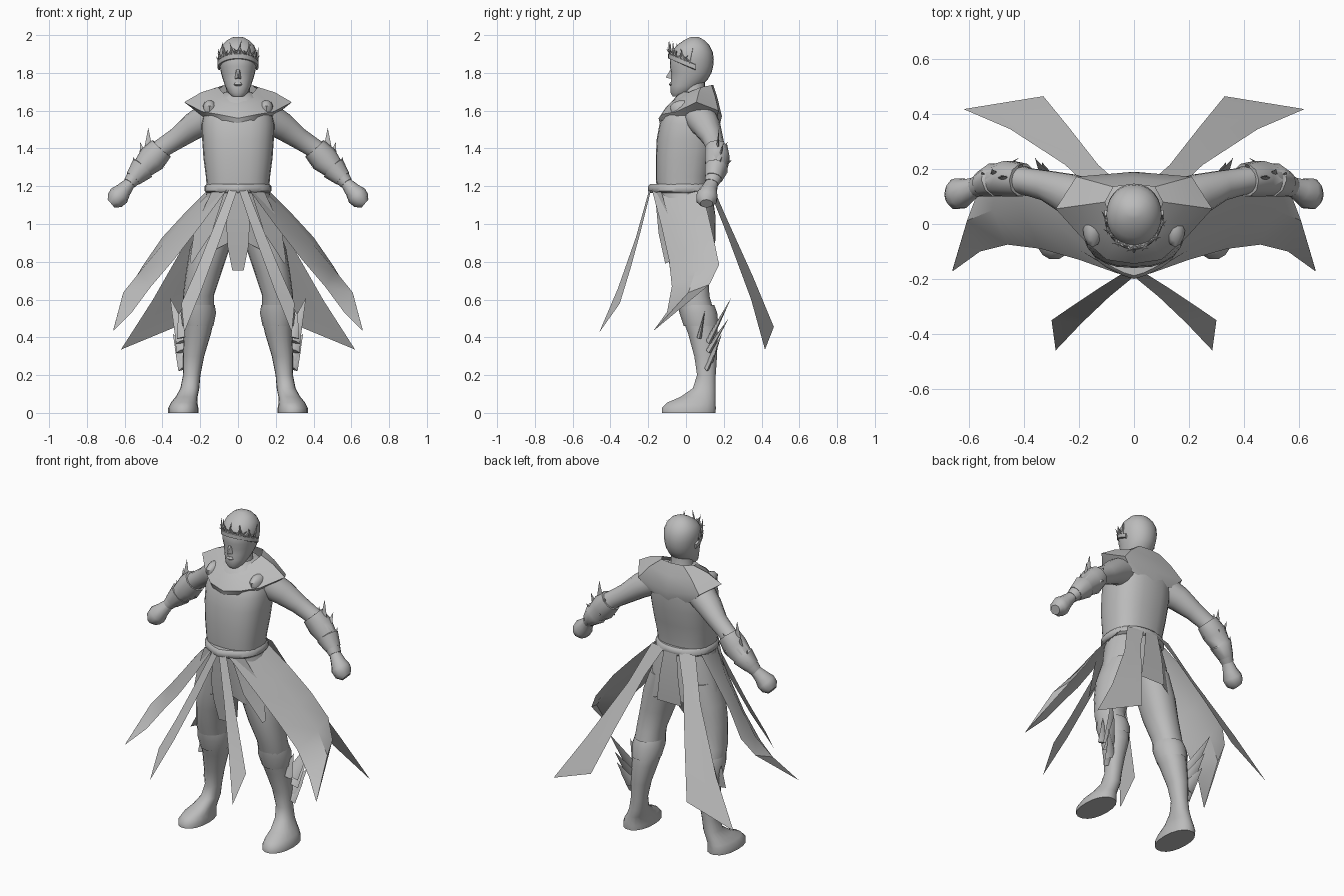
import bpy, math
from mathutils import Vector

grey = bpy.data.materials.new("plain_grey")
grey.diffuse_color = (0.5, 0.5, 0.5, 1)


def add(name, verts, faces, angle=45):
    me = bpy.data.meshes.new(name)
    me.from_pydata([tuple(v) for v in verts], [], faces)
    me.materials.append(grey)
    ob = bpy.data.objects.new(name, me)
    bpy.context.collection.objects.link(ob)
    bpy.ops.object.select_all(action='DESELECT')
    ob.select_set(True)
    bpy.context.view_layer.objects.active = ob
    bpy.ops.object.mode_set(mode='EDIT')
    bpy.ops.mesh.select_all(action='SELECT')
    bpy.ops.mesh.normals_make_consistent(inside=False)
    bpy.ops.object.mode_set(mode='OBJECT')
    bpy.ops.object.shade_smooth_by_angle(angle=math.radians(angle))
    return ob


def skin(name, rings, caps=True, closed=True, angle=45):
    """Join equal-length point rings into one surface."""
    n = len(rings[0])
    verts = [p for r in rings for p in r]
    faces = []
    for i in range(len(rings) - 1):
        for j in range(n if closed else n - 1):
            k = (j + 1) % n
            faces.append((i * n + j, i * n + k, (i + 1) * n + k, (i + 1) * n + j))
    if caps:
        faces.append(tuple(range(n))[::-1])
        faces.append(tuple(range((len(rings) - 1) * n, len(rings) * n)))
    return add(name, verts, faces, angle)


def level(z, cx, w, yf, yb, n=20, e=2.0):
    """Horizontal superellipse ring between a front and a back depth."""
    pts = []
    for i in range(n):
        a = 2 * math.pi * i / n
        c, s = math.cos(a), math.sin(a)
        pts.append(Vector((cx + w * math.copysign(abs(c) ** (2 / e), c),
                           (yf + yb) / 2 + (yb - yf) / 2 * math.copysign(abs(s) ** (2 / e), s), z)))
    return pts


def tube(name, path, n=14):
    """Limb along a path of (x, y, z, radius in xz plane, radius in y)."""
    P = [Vector(p[:3]) for p in path]
    rings = []
    for i, p in enumerate(path):
        t = (P[min(i + 1, len(P) - 1)] - P[max(i - 1, 0)]).normalized()
        u = t.cross(Vector((0, 1, 0))).normalized()
        v = u.cross(t)
        rings.append([P[i] + u * p[3] * math.cos(2 * math.pi * j / n)
                      + v * p[4] * math.sin(2 * math.pi * j / n) for j in range(n)])
    return skin(name, rings)


def flip(pts, s):
    return [Vector((p[0] * s, p[1], p[2])) for p in pts]


def sheet(name, left, right, s=1):
    """Cloth panel between two edges."""
    return skin(name, [[a, b] for a, b in zip(flip(left, s), flip(right, s))], False, False, 30)


def spike(name, base, tip, r, flat=1.0, n=6):
    b, t = Vector(base), Vector(tip)
    d = (t - b).normalized()
    u = d.cross(Vector((0, 1, 0.01))).normalized()
    v = u.cross(d)
    vs = [b + u * r * math.cos(2 * math.pi * i / n) + v * r * flat * math.sin(2 * math.pi * i / n)
          for i in range(n)] + [t]
    return add(name, vs, [(i, (i + 1) % n, n) for i in range(n)] + [tuple(range(n))[::-1]])


# Torso armour
torso = [(1.185, .165, -.155, .125), (1.25, .17, -.16, .13), (1.35, .183, -.16, .15),
         (1.45, .19, -.155, .17), (1.53, .193, -.14, .178), (1.60, .178, -.115, .18),
         (1.66, .12, -.065, .165), (1.70, .07, -.03, .13)]
skin("torso", [level(z, 0, w, f, b, 24, 2.5) for z, w, f, b in torso])

# Belt: rounded ring that comes to a point in front
belt = []
for z, o in [(1.165, .004), (1.175, .014), (1.2, .014), (1.213, .002)]:
    r = level(z, 0, .163 + o, -.168 - o, .14 + o, 32, 2.2)
    for p in r:
        if p.y < 0:
            p.y -= .018 * max(0, 1 - abs(p.x) / .08)
    belt.append(r)
skin("belt", belt)

# Underskirt with a stepped hem
hem = level(.88, 0, .235, -.115, .155, 32)
for i, p in enumerate(hem):
    p.z += .03 * math.cos(i * math.pi / 4)
skin("underskirt", [level(1.19, 0, .16, -.165, .135, 32), level(1.05, 0, .198, -.145, .155, 32), hem],
     caps=False)

# Head and neck
head = [(1.675, .03, -.07, -.01), (1.695, .052, -.082, .03), (1.73, .068, -.082, .08),
        (1.765, .08, -.08, .115), (1.80, .09, -.078, .135), (1.835, .097, -.086, .144),
        (1.87, .101, -.084, .147), (1.91, .1, -.074, .142), (1.945, .086, -.05, .125),
        (1.972, .06, -.012, .1), (1.988, .03, .02, .07), (1.991, .01, .035, .055)]
skin("head", [level(z, 0, w, f, b, 24, 2.1) for z, w, f, b in head])
skin("neck", [level(1.62, 0, .085, -.035, .13), level(1.69, 0, .065, -.02, .1),
              level(1.77, 0, .06, -.02, .1)])
add("nose", [(-.009, -.078, 1.825), (.009, -.078, 1.825), (-.018, -.074, 1.768), (.018, -.074, 1.768),
             (0, -.108, 1.775)], [(0, 1, 4), (1, 3, 4), (3, 2, 4), (2, 0, 4), (0, 2, 3, 1)])
skin("lips", [level(z, 0, w, f, -.06, 10) for z, w, f in
              [(1.73, .015, -.083), (1.738, .024, -.091), (1.75, .018, -.085)]])

# Circlet: slanted band round the brow with thorny spikes
band, arc = [], [math.radians(a) for a in range(-100, 101, 10)]
for a in arc:
    x, y = math.sin(a), -math.cos(a)
    z = 1.835 + .05 * math.cos(a)
    band.append([Vector((x * r, .03 + y * (r + .016), z + h)) for r, h in
                 [(.098, -.012), (.108, -.008), (.108, .016), (.09, .022)]])
skin("circlet", band)
for i, deg in enumerate(range(-84, 85, 14)):
    a = math.radians(deg)
    x, y, c = math.sin(a), -math.cos(a), math.cos(a)
    h = (.085, .05, .07)[i % 3]
    base = Vector((x * .1, .03 + y * .115, 1.845 + .05 * c))
    side = .02 * (-1) ** i
    mid = base + Vector((x * .016 - y * side, y * .016 + x * side, h * .6))
    spike("circlet_thorn", base, mid + Vector((-x * .01, -y * .01, h * .4)), .009)
    spike("circlet_barb", base + Vector((0, 0, .01)),
          mid + Vector((y * side * 2.5, -x * side * 2.5, -.01)), .006)

# Mantle over the shoulders
inner = [(0, -.065, 1.655), (.055, -.045, 1.67), (.085, .02, 1.70), (.105, .08, 1.725),
         (.075, .135, 1.735), (0, .145, 1.735)]
outer = [(0, -.145, 1.56), (.1, -.13, 1.58), (.19, -.05, 1.595), (.285, .055, 1.645),
         (.21, .172, 1.60), (0, .19, 1.57)]


def full(half):
    return flip(half, 1) + flip(half[-2:0:-1], -1)


I, O = full(inner), full(outer)
M = [a.lerp(b, .5) + Vector((0, 0, .012)) for a, b in zip(I, O)]
under = [Vector((p.x * .68, .02 + (p.y - .02) * .9, p.z - .07)) for p in O]
skin("mantle", [I, M, O, under], caps=False, angle=40)

for s in (1, -1):
    # Shoulder knob
    skin("shoulder_knob", [level(z, .15 * s, r, -.01 - 2 * r, -.01 + 2 * r, 12) for z, r in
                           [(1.59, .034), (1.625, .037), (1.645, .027), (1.655, .01)]])
    # Arm with forearm guard and fist
    arm = [(.15, .075, 1.565, .085, .085), (.24, .11, 1.515, .072, .075), (.32, .14, 1.455, .057, .056),
           (.39, .155, 1.41, .052, .05), (.43, .165, 1.375, .06, .054), (.47, .165, 1.335, .066, .06),
           (.53, .155, 1.27, .05, .052), (.575, .135, 1.215, .034, .038)]
    tube("arm", [(x * s, *r) for x, *r in arm])
    fist = [(.57, .138, 1.22, .03, .034), (.605, .122, 1.18, .042, .044), (.63, .112, 1.15, .056, .058),
            (.652, .108, 1.125, .05, .056), (.672, .108, 1.108, .028, .034)]
    tube("fist", [(x * s, *r) for x, *r in fist], 10)
    cuff = [(.405, .16, 1.40, .066, .062), (.455, .165, 1.345, .076, .068), (.50, .16, 1.30, .06, .06),
            (.505, .16, 1.295, .068, .064), (.555, .145, 1.24, .045, .047)]
    tube("forearm_guard", [(x * s, *r) for x, *r in cuff], 10)
    # Forearm blades
    for b, t, r in [((.475, .165, 1.37), (.475, .175, 1.51), .028), ((.5, .175, 1.34), (.517, .2, 1.435), .024),
                    ((.535, .165, 1.29), (.555, .19, 1.355), .02), ((.43, .19, 1.38), (.405, .22, 1.435), .025),
                    ((.48, .2, 1.32), (.42, .24, 1.335), .025), ((.42, .15, 1.34), (.39, .14, 1.30), .025)]:
        spike("forearm_blade", flip([b], s)[0], flip([t], s)[0], r, .45)

    # Leg and boot
    leg = [(1.0, .105, .1, -.11, .13), (.87, .15, .105, -.1, .125), (.75, .18, .095, -.085, .12),
           (.62, .21, .082, -.05, .125), (.5, .208, .083, -.02, .16), (.42, .215, .072, .01, .17),
           (.3, .235, .056, .043, .165), (.2, .245, .046, .058, .158), (.13, .255, .05, .035, .158),
           (.085, .272, .058, -.03, .158), (.055, .285, .07, -.1, .158), (.025, .29, .08, -.13, .16),
           (0, .29, .08, -.13, .158)]
    skin("leg", [level(z, c * s, w, f, b, 18, 2.2) for z, c, w, f, b in leg])
    skin("boot_cuff", [level(z, c * s, w, f, b, 16) for z, c, w, f, b in
                       [(.46, .212, .082, -.012, .172), (.53, .209, .093, -.035, .165),
                        (.57, .208, .085, -.042, .15)]], caps=False)
    # Feathered wing on the calf
    for b, t, r in [((.285, .12, .38), (.36, .24, .61), .045), ((.285, .12, .33), (.335, .225, .5), .045),
                    ((.28, .13, .28), (.345, .19, .42), .045), ((.28, .11, .24), (.335, .165, .345), .04),
                    ((.285, .07, .4), (.315, .1, .54), .04)]:
        spike("calf_wing", flip([b], s)[0], flip([t], s)[0], r, .35)

    # Front streamer
    sheet("front_streamer", [(.005, -.195, 1.18), (.09, -.265, .93), (.19, -.36, .66), (.285, -.46, .425)],
          [(.05, -.185, 1.18), (.13, -.235, .98), (.22, -.295, .76), (.3, -.35, .58)], s)
    # Wide side panel, front edge to rear edge
    fr = [(.06, -.18, 1.18), (.2, -.13, .99), (.34, -.09, .81), (.46, -.075, .67), (.56, -.1, .535),
          (.66, -.172, .435)]
    re = [(.16, .08, 1.18), (.28, .115, 1.06), (.4, .145, .93), (.5, .175, .785), (.565, .125, .68),
          (.66, -.165, .44)]
    mi = [((a[0] + b[0]) / 2 + .03 * k, (a[1] + b[1]) / 2, (a[2] + b[2]) / 2 + .02 * k)
          for a, b, k in zip(fr, re, (.5, 1, 1, 1.2, 1.5, 0))]
    skin("side_panel", [flip(p, s) for p in zip(fr, mi, re)], False, False, 40)
    # Rear streamer
    sheet("rear_streamer", [(.05, .145, 1.19), (.13, .215, 1.03), (.24, .355, .72), (.33, .465, .455)],
          [(.15, .12, 1.19), (.25, .215, .95), (.45, .345, .60), (.62, .418, .335)], s)
    # Pointed underskirt flap
    sheet("skirt_flap", [(.07, -.165, 1.17), (.14, -.145, .95), (.245, -.11, .79)],
          [(.14, -.13, 1.17), (.23, -.075, .98), (.255, -.09, .80)], s)

# Front tabard and rear tail cloth
tab = [(.035, -.19, 1.18), (.062, -.178, 1.0), (.055, -.163, .88), (.03, -.148, .755)]
sheet("tabard", flip(tab, -1), tab)
tail = [(.045, .155, 1.18), (.065, .168, 1.03), (.085, .165, .87)]
sheet("tail_cloth", flip(tail, -1), tail)
